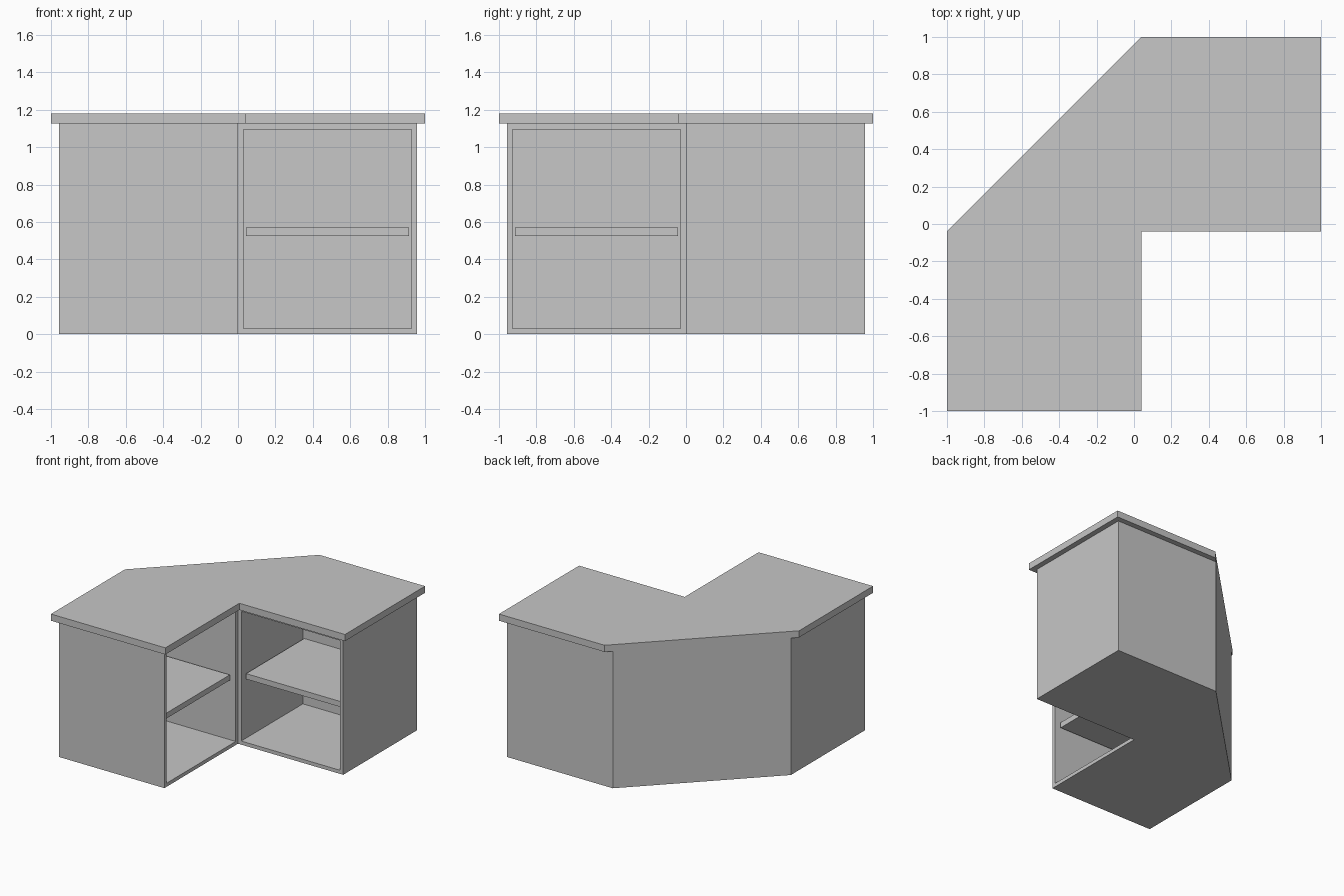
import bpy
import bmesh
from mathutils import Vector

if "Cube" in bpy.data.objects:
    bpy.data.objects.remove(bpy.data.objects["Cube"])

# One plain grey for the whole cabinet
grey = bpy.data.materials.new("light_grey")
grey.use_nodes = True
colour = (0.57, 0.57, 0.57, 1)
grey.diffuse_color = colour
grey.node_tree.nodes["Principled BSDF"].inputs["Base Color"].default_value = colour

BODY_HALF, BODY_TOP = 0.956, 1.125
BOARD, DEPTH = 0.042, 0.8


def corner_outline(half, inner):
    """L shape with its outer corner cut off along y = x + 0.96."""
    cut = half - 0.96
    return [(-half, -half), (inner, -half), (inner, -inner), (half, -inner),
            (half, half), (cut, half), (-half, -cut)]


def prism(outline, bottom, top):
    bm = bmesh.new()
    base = bm.faces.new([bm.verts.new((x, y, bottom)) for x, y in outline])
    grown = bmesh.ops.extrude_face_region(bm, geom=[base], use_keep_orig=True)
    verts = [g for g in grown["geom"] if isinstance(g, bmesh.types.BMVert)]
    bmesh.ops.translate(bm, verts=verts, vec=(0, 0, top - bottom))
    bmesh.ops.recalc_face_normals(bm, faces=bm.faces)
    return bm


def add_object(name, bm):
    mesh = bpy.data.meshes.new(name)
    bm.to_mesh(mesh)
    bm.free()
    mesh.materials.append(grey)
    obj = bpy.data.objects.new(name, mesh)
    bpy.context.collection.objects.link(obj)
    return obj


# Cabinet body, with a deep compartment sunk into each inner face
body = prism(corner_outline(BODY_HALF, 0), 0, BODY_TOP)
body.normal_update()
for direction in (Vector((0, -1, 0)), Vector((1, 0, 0))):
    front = next(f for f in body.faces if f.normal.dot(direction) > 0.99
                 and abs(f.calc_center_median().dot(direction)) < 0.01)
    bmesh.ops.inset_individual(body, faces=[front], thickness=BOARD)
    bmesh.ops.inset_individual(body, faces=[front], thickness=0, depth=-DEPTH)
add_object("cabinet_body", body)

# Overhanging worktop, flush along the cut corner
add_object("worktop", prism(corner_outline(1, 0.04), BODY_TOP, 1.18))

# One set-back shelf in each compartment, mirrored across the corner
near, far, setback = BOARD, BODY_HALF - BOARD, 0.045
rear_shelf = [(near, setback), (far, setback), (far, DEPTH), (near, DEPTH)]
front_shelf = [(-y, -x) for x, y in rear_shelf]
for name, outline in (("rear_shelf", rear_shelf), ("front_shelf", front_shelf)):
    add_object(name, prism(outline, 0.525, 0.57))
